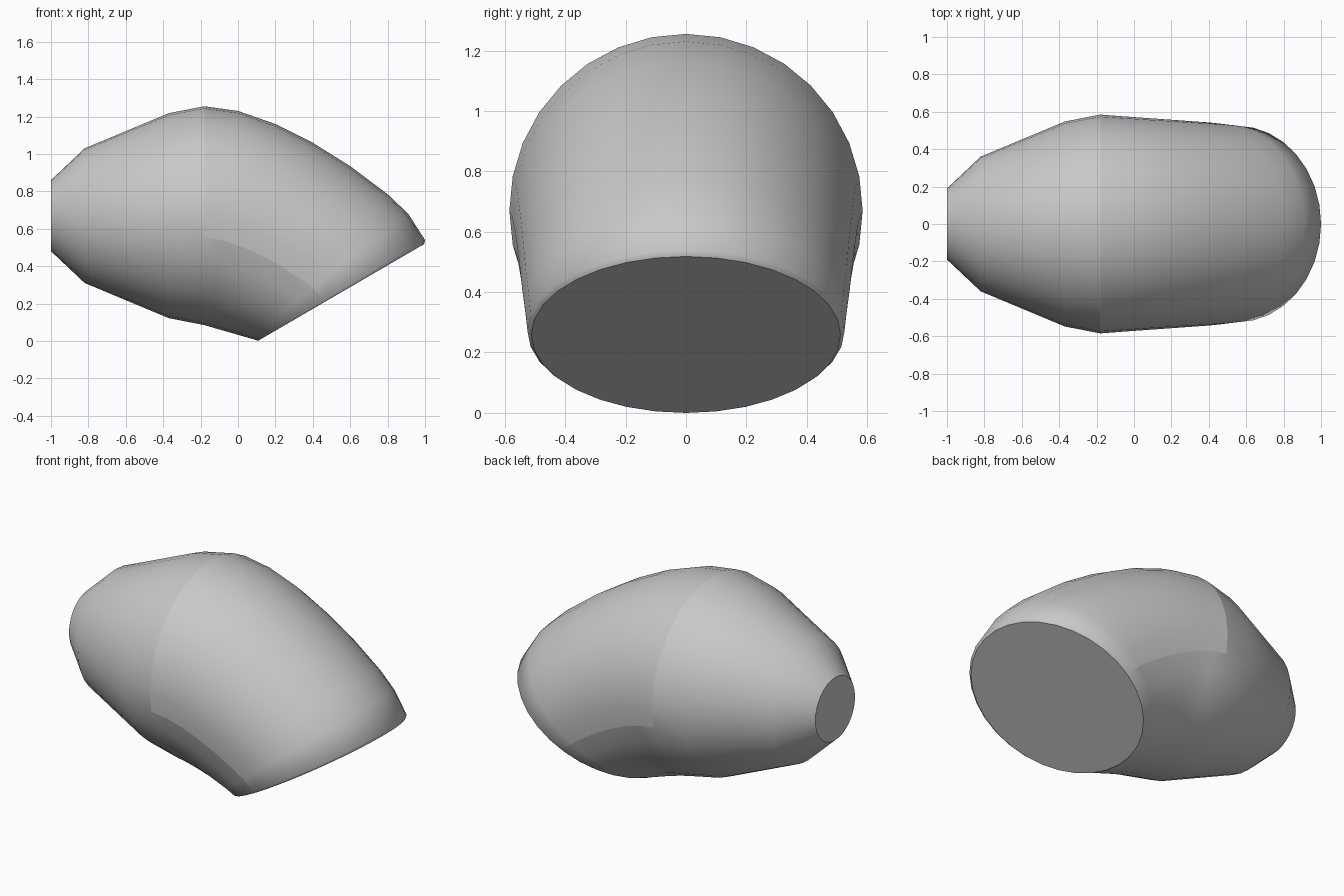
import bpy, bmesh, math
from mathutils import Vector

cube = bpy.data.objects.get("Cube")
if cube:
    bpy.data.objects.remove(cube, do_unlink=True)

SIDES = 32
MID_Z = 0.67

# Plain grey material
grey = bpy.data.materials.new("plain_grey")
grey.use_nodes = True
colour = (0.58, 0.58, 0.58, 1)
grey.diffuse_color = colour
grey.node_tree.nodes["Principled BSDF"].inputs["Base Color"].default_value = colour

# Each section: top (x, z), bottom (x, z), half width
sections = []

# Tapered nose: upright circles
for x, r in [(-1, 0.19), (-0.82, 0.36), (-0.37, 0.548), (-0.18, 0.585)]:
    sections.append(((x, MID_Z + r), (x, MID_Z - r), r))
joint = len(sections) - 1

# Bent sleeve: arched top, straight underside
arch = [(0.0, 1.23), (0.2, 1.16), (0.4, 1.06), (0.6, 0.935),
        (0.8, 0.785), (0.91, 0.68), (1.0, 0.54)]
for i, top in enumerate(arch):
    t = (i + 1) / len(arch)
    bottom = (-0.18 + 0.28 * t, 0.085 * (1 - t) + 0.004 * t)
    sections.append((top, bottom, 0.585 - 0.06 * t))

# Narrow rim around the flat end
sections.append(((0.995, 0.518), (0.105, 0.0), 0.512))


def add_ring(bm, top, bottom, half_width):
    top = Vector((top[0], 0, top[1]))
    bottom = Vector((bottom[0], 0, bottom[1]))
    centre, up = (top + bottom) / 2, (top - bottom) / 2
    side = Vector((0, half_width, 0))
    angles = [math.tau * j / SIDES for j in range(SIDES)]
    return [bm.verts.new(centre + side * math.cos(a) + up * math.sin(a)) for a in angles]


bm = bmesh.new()
rings = [add_ring(bm, *s) for s in sections]
for a, b in zip(rings, rings[1:]):
    for j in range(SIDES):
        k = (j + 1) % SIDES
        bm.faces.new((a[j], a[k], b[k], b[j]))
caps = [bm.faces.new(rings[0]), bm.faces.new(rings[-1])]
bmesh.ops.recalc_face_normals(bm, faces=bm.faces[:])
for f in bm.faces:
    f.smooth = f not in caps

# Flat end outlines
for cap in caps:
    for e in cap.edges:
        e.smooth = False

# Crease over the joint and along both sides of the sleeve
half = SIDES // 2
for j in range(-1, half + 1):
    bm.edges.get((rings[joint][j], rings[joint][j + 1])).smooth = False
for j in (-1, half + 1):
    for a, b in zip(rings[joint:-2], rings[joint + 1:-1]):
        bm.edges.get((a[j], b[j])).smooth = False

mesh = bpy.data.meshes.new("angled_sleeve")
bm.to_mesh(mesh)
bm.free()
mesh.materials.append(grey)
sleeve = bpy.data.objects.new("angled_sleeve", mesh)
bpy.context.collection.objects.link(sleeve)
